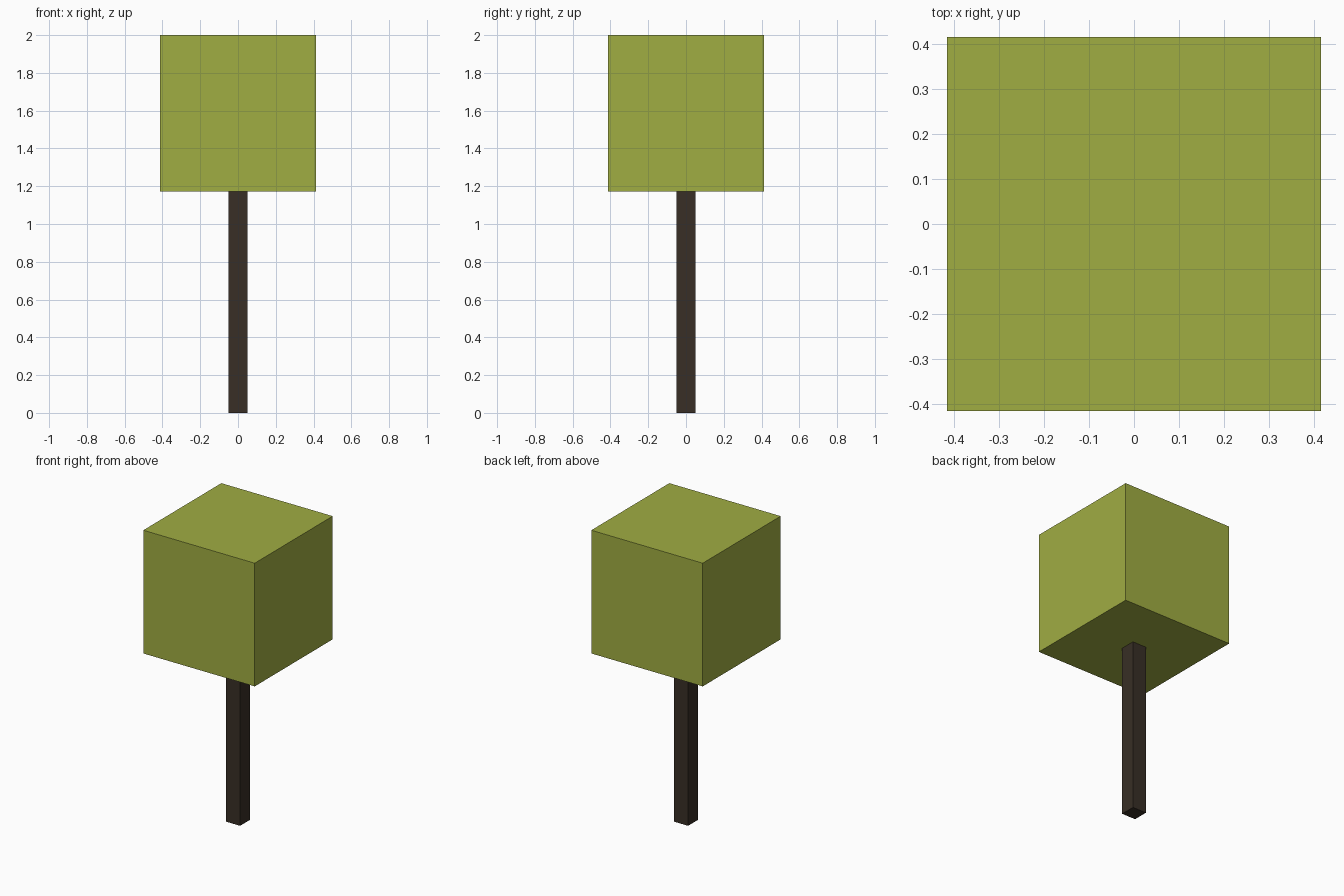
import bpy, bmesh
from mathutils import Matrix

if "Cube" in bpy.data.objects:
    bpy.data.objects.remove(bpy.data.objects["Cube"])


def material(name, rgb):
    m = bpy.data.materials.new(name)
    m.diffuse_color = (*rgb, 1.0)
    m.use_nodes = True
    m.node_tree.nodes["Principled BSDF"].inputs["Base Color"].default_value = m.diffuse_color
    return m


def box(name, width, z0, z1, mat):
    """Square box centred on the z axis."""
    bm = bmesh.new()
    bmesh.ops.create_cube(bm, size=1.0, matrix=Matrix.Translation((0, 0, (z0 + z1) / 2))
                          @ Matrix.Diagonal((width, width, z1 - z0, 1)))
    mesh = bpy.data.meshes.new(name)
    bm.to_mesh(mesh)
    bm.free()
    mesh.materials.append(mat)
    obj = bpy.data.objects.new(name, mesh)
    bpy.context.collection.objects.link(obj)
    return obj


leaf_green = material("leaf_green", (0.352, 0.418, 0.055))
bark_brown = material("bark_brown", (0.040, 0.028, 0.019))

# Slim square trunk, meeting the underside of the foliage
box("trunk", 0.103, 0.0, 1.173, bark_brown)
# Cube of foliage
box("foliage", 0.828, 1.172, 2.0, leaf_green)
